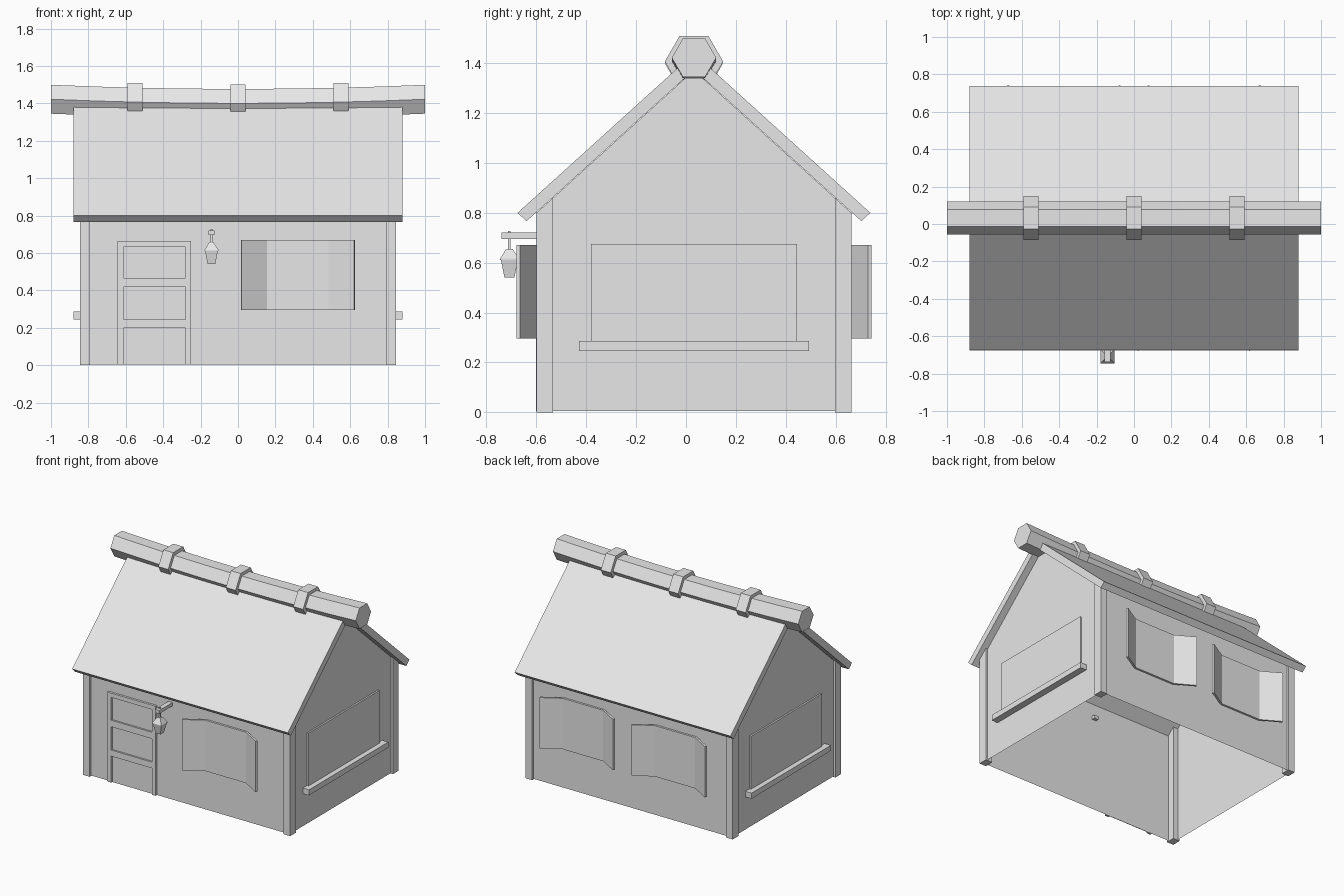
import bpy, bmesh, math
from mathutils import Vector

if "Cube" in bpy.data.objects:
    bpy.data.objects.remove(bpy.data.objects["Cube"], do_unlink=True)

grey = bpy.data.materials.new("plain_grey")
grey.use_nodes = True
GREY = (0.8, 0.8, 0.8, 1)
grey.diffuse_color = GREY
grey.node_tree.nodes["Principled BSDF"].inputs["Base Color"].default_value = GREY

MID = 0.032      # y of the ridge
SLOPE = 0.905    # roof pitch
INNER = 1.374    # underside of the roof at the ridge
WALL_X, WALL_D = 0.83, 0.617


def finish(name, bm):
    bmesh.ops.recalc_face_normals(bm, faces=bm.faces)
    mesh = bpy.data.meshes.new(name)
    bm.to_mesh(mesh)
    bm.free()
    mesh.materials.append(grey)
    obj = bpy.data.objects.new(name, mesh)
    bpy.context.collection.objects.link(obj)
    return obj


def loft(name, rings, caps=True):
    """Skin a list of equally long closed rings of points."""
    bm = bmesh.new()
    loops = [[bm.verts.new(p) for p in ring] for ring in rings]
    n = len(loops[0])
    for a, b in zip(loops, loops[1:]):
        for i in range(n):
            j = (i + 1) % n
            bm.faces.new((a[i], a[j], b[j], b[i]))
    if caps:
        bm.faces.new(loops[0])
        bm.faces.new(loops[-1])
    return finish(name, bm)


def prism_x(name, profile, x0, x1):
    return loft(name, [[(x, y, z) for y, z in profile] for x in (x0, x1)])


def box(name, x0, x1, y0, y1, z0, z1):
    return prism_x(name, [(y0, z0), (y1, z0), (y1, z1), (y0, z1)], x0, x1)


def under_roof(d):
    return INNER - SLOPE * abs(d) - 0.003


# Open wall shell with pointed gables
bm = bmesh.new()
outline = [(-WALL_D, 0.005), (-WALL_D, under_roof(WALL_D)), (0, under_roof(0)),
           (WALL_D, under_roof(WALL_D)), (WALL_D, 0.005)]
ends = [[bm.verts.new((x, MID + d, z)) for d, z in outline] for x in (-WALL_X, WALL_X)]
for ring in ends:
    bm.faces.new(ring)
for i in (0, 3):
    bm.faces.new((ends[0][i], ends[0][i + 1], ends[1][i + 1], ends[1][i]))
finish("walls", bm)

# Corner posts, tops cut to the roof pitch
for sx, side in ((-1, "right"), (1, "left")):
    for sy, end in ((-1, "front"), (1, "back")):
        cut = [(0.565, 0), (0.631, 0), (0.631, under_roof(0.631)), (0.565, under_roof(0.565))]
        prism_x(f"{end}_{side}_post", [(MID + sy * d, z) for d, z in cut], sx * 0.79, sx * 0.845)

# Roof: one folded slab
half = [(0.707, 0.8), (0.672, 0.766)]
prism_x("roof", [(MID, 1.44)] + [(MID + d, z) for d, z in half] + [(MID, INNER)]
        + [(MID - d, z) for d, z in reversed(half)], -0.88, 0.88)


# Sagging hexagonal ridge beam and its three straps
def hexagon(x, radius, z):
    angles = [math.radians(60 * i) for i in range(6)]
    return [(x, MID + radius * math.cos(a), z + radius * math.sin(a)) for a in angles]


def sag(x):
    return 1.4 + 0.022 * x * x


loft("ridge_beam", [hexagon(i / 4, 0.089, sag(i / 4)) for i in range(-4, 5)])
for x, side in ((-0.55, "right"), (0, "middle"), (0.55, "left")):
    loft(f"{side}_ridge_strap", [hexagon(x + s * 0.04, 0.117, sag(x)) for s in (-1, 1)])


# Long-wall windows: flush pane with a splayed shutter on each side
def shuttered_window(name, x, facing):
    outer = [(-0.3, 0.095), (-0.165, 0.015), (0.165, 0.015), (0.3, 0.095)]
    inner = [(0.305, 0.08), (0.165, 0), (-0.165, 0), (-0.305, 0.08)]
    wall = MID + facing * WALL_D
    loft(name, [[(x + u, wall + facing * o, z) for u, o in outer + inner]
                for z in (0.295, 0.67)])


shuttered_window("front_window", 0.32, -1)
shuttered_window("back_left_window", 0.375, 1)
shuttered_window("back_right_window", -0.375, 1)

# Gable windows and sills
for s, side in ((-1, "right"), (1, "left")):
    box(f"{side}_window", s * WALL_X, s * 0.842, -0.38, 0.445, 0.28, 0.675)
    box(f"{side}_sill", s * WALL_X, s * 0.88, -0.43, 0.493, 0.245, 0.286)

# Door: stiles and rails over a recessed panel
WALL_Y = MID - WALL_D
box("door_panel", -0.64, -0.255, WALL_Y - 0.003, WALL_Y, 0.005, 0.66)
for name, x0, x1 in (("right", -0.645, -0.613), ("left", -0.28, -0.25)):
    box(f"door_{name}_stile", x0, x1, WALL_Y - 0.016, WALL_Y, 0.005, 0.665)
for name, z0, z1 in (("lower", 0.2, 0.245), ("middle", 0.417, 0.465), ("top", 0.633, 0.665)):
    box(f"door_{name}_rail", -0.613, -0.28, WALL_Y - 0.016, WALL_Y, z0, z1)

# Hanging lantern on a bracket arm
LAMP = Vector((-0.142, -0.708))
box("lantern_arm", -0.159, -0.125, -0.739, -0.56, 0.695, 0.72)
box("lantern_rod", LAMP.x - 0.005, LAMP.x + 0.005, LAMP.y - 0.005, LAMP.y + 0.005, 0.645, 0.727)


def square(r, z):
    return [(LAMP.x + sx * r, LAMP.y + sy * r, z)
            for sx, sy in ((-1, -1), (1, -1), (1, 1), (-1, 1))]


loft("lantern_cap", [square(0.037, 0.61), square(0.037, 0.617), square(0.013, 0.655)])
loft("lantern_body", [square(0.02, 0.54), square(0.034, 0.61)])
